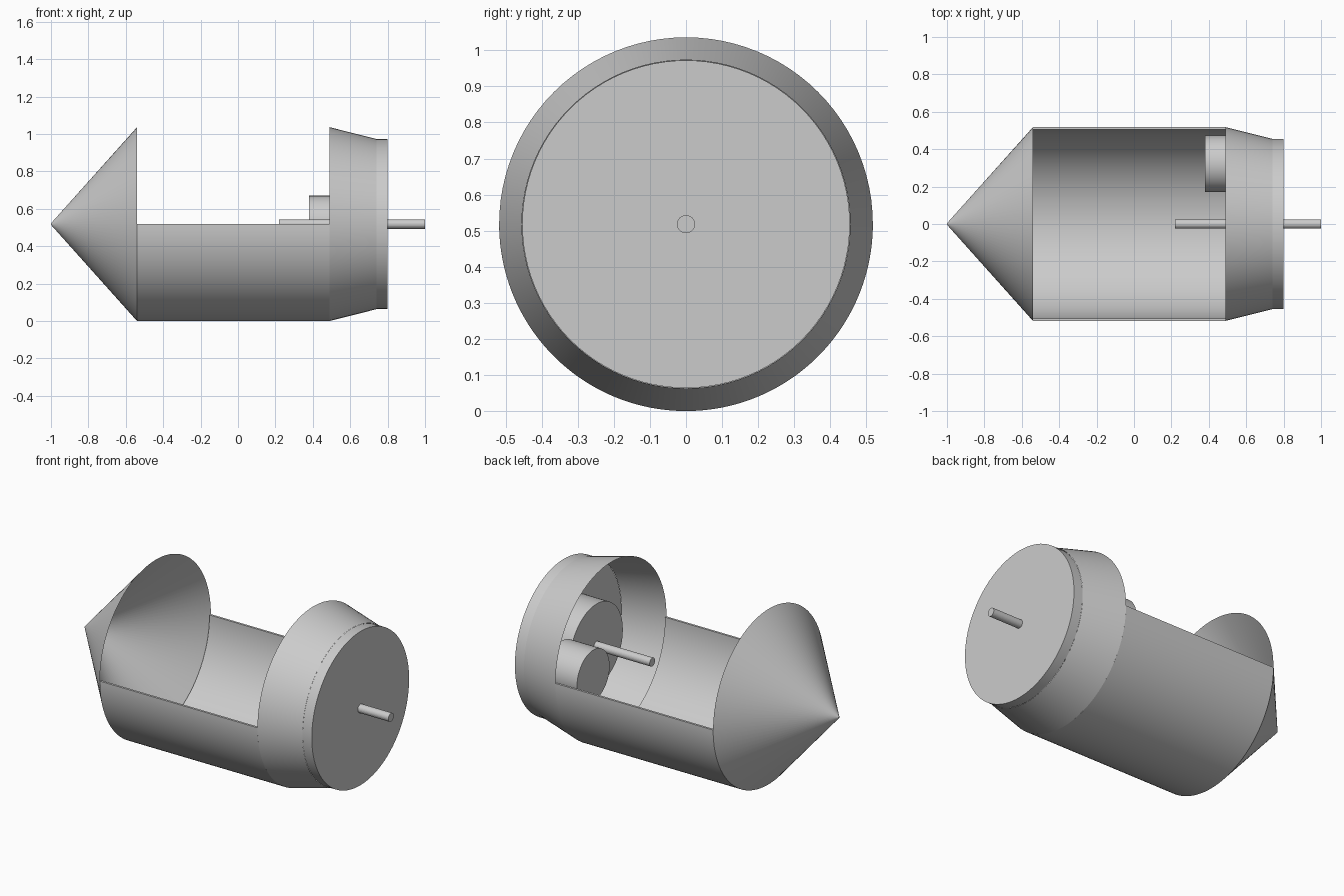
import bpy, bmesh, math
from mathutils import Vector

cube = bpy.data.objects.get("Cube")
if cube:
    bpy.data.objects.remove(cube, do_unlink=True)

AXIS = 0.518      # height of the long axis
R = 0.518         # hull radius
NOSE, BAY, TAIL, PLATE, END = -0.54, 0.49, 0.585, 0.74, 0.80

grey = bpy.data.materials.new("light_grey")
grey.use_nodes = True
colour = (0.6, 0.6, 0.6, 1)
grey.diffuse_color = colour
grey.node_tree.nodes["Principled BSDF"].inputs["Base Color"].default_value = colour


def lathe(name, profile, steps=96, half=False, y=0.0):
    """Spin (x, radius) points about the long axis; half keeps the lower side."""
    bm = bmesh.new()
    verts = [bm.verts.new((x, r, 0)) for x, r in profile]
    geom = verts + [bm.edges.new(pair) for pair in zip(verts, verts[1:])]
    if half:
        geom.append(bm.faces.new(verts))
        geom += [e for e in bm.edges if e not in geom]
    bmesh.ops.spin(bm, geom=geom, cent=(0, 0, 0), axis=(-1, 0, 0),
                   angle=math.pi if half else math.tau,
                   steps=steps, use_duplicate=False)
    bmesh.ops.remove_doubles(bm, verts=bm.verts, dist=0.0001)
    bmesh.ops.recalc_face_normals(bm, faces=bm.faces)
    bmesh.ops.translate(bm, verts=bm.verts, vec=Vector((0, y, AXIS)))
    mesh = bpy.data.meshes.new(name)
    bm.to_mesh(mesh)
    bm.free()
    mesh.materials.append(grey)
    obj = bpy.data.objects.new(name, mesh)
    bpy.context.collection.objects.link(obj)
    bpy.ops.object.select_all(action="DESELECT")
    obj.select_set(True)
    bpy.context.view_layer.objects.active = obj
    bpy.ops.object.shade_smooth_by_angle(angle=math.radians(10))
    return obj


def cylinder(name, x0, x1, radius, steps=48, y=0.0):
    return lathe(name, [(x0, 0), (x0, radius), (x1, radius), (x1, 0)], steps, y=y)


# Hollow nose with a tiny blunt tip
lathe("nose_cone", [(-1, 0), (-1, 0.004), (NOSE, R)])

# Open lower half of the hull
lathe("hull_trough", [(NOSE, R), (BAY, R), (BAY, R - 0.013), (NOSE, R - 0.013)],
      half=True)

# Tapered tail skirt and closing plate
lathe("tail_skirt", [(BAY, R), (PLATE, 0.455)])
cylinder("end_plate", PLATE, END, 0.454, 96)

# Drive parts inside the tail
cylinder("drive_drum", TAIL, PLATE, 0.246, 64)
cylinder("motor", 0.38, TAIL, 0.152, y=0.322)
cylinder("drive_shaft", 0.22, 1.0, 0.025, 32)
